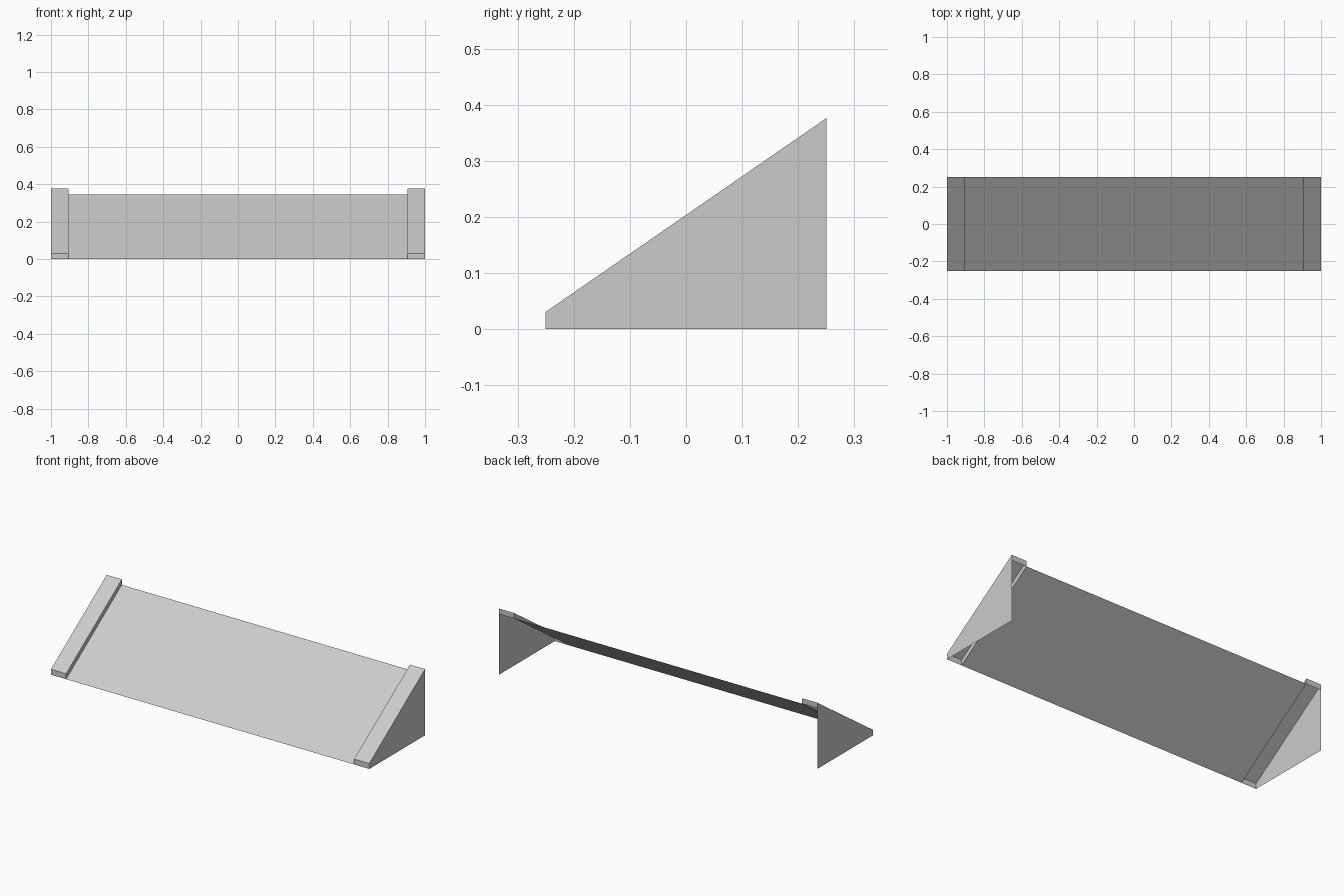
import bpy

cube = bpy.data.objects.get("Cube")
if cube:
    bpy.data.objects.remove(cube, do_unlink=True)

# Overall dimensions
END, INNER = 1.0, 0.905      # half length, inner side of the curbs
DEPTH = 0.25                 # half depth
RISE, LIP = 0.345, 0.031     # slope height, curb height above the slope

grey = bpy.data.materials.new("plain_grey")
grey.use_nodes = True
grey.diffuse_color = (0.6, 0.6, 0.6, 1)
grey.node_tree.nodes["Principled BSDF"].inputs["Base Color"].default_value = grey.diffuse_color


def sheet(name, faces, flip=False):
    """Thin open surface from a list of polygons, each a list of points."""
    verts = list(dict.fromkeys(p for face in faces for p in face))
    polys = [[verts.index(p) for p in (reversed(face) if flip else face)] for face in faces]
    mesh = bpy.data.meshes.new(name)
    mesh.from_pydata(verts, [], polys)
    mesh.materials.append(grey)
    obj = bpy.data.objects.new(name, mesh)
    bpy.context.collection.objects.link(obj)


def slope_edge(x, lift=0.0):
    """Front and back points of the slope at x, raised by lift."""
    return (x, -DEPTH, lift), (x, DEPTH, RISE + lift)


# Sloping panel, open underneath
a, b = slope_edge(-INNER)
c, d = slope_edge(INNER)
sheet("ramp_panel", [[a, c, d, b]])

# Raised curb strip and triangular end wall on each side
for side, label in ((1, "left"), (-1, "right")):
    flip = side < 0
    in_low_f, in_low_b = slope_edge(side * INNER)
    in_top_f, in_top_b = slope_edge(side * INNER, LIP)
    out_low_f, out_low_b = slope_edge(side * END)
    out_top_f, out_top_b = slope_edge(side * END, LIP)
    sheet(label + "_curb", [
        [in_top_f, out_top_f, out_top_b, in_top_b],      # top
        [in_low_f, in_top_f, in_top_b, in_low_b],        # inner step
        [in_low_f, out_low_f, out_top_f, in_top_f],      # front end
        [out_low_b, in_low_b, in_top_b, out_top_b],      # back end
    ], flip)
    sheet(label + "_end_wall", [
        [out_low_f, (side * END, DEPTH, 0.0), out_top_b, out_top_f],
    ], flip)
